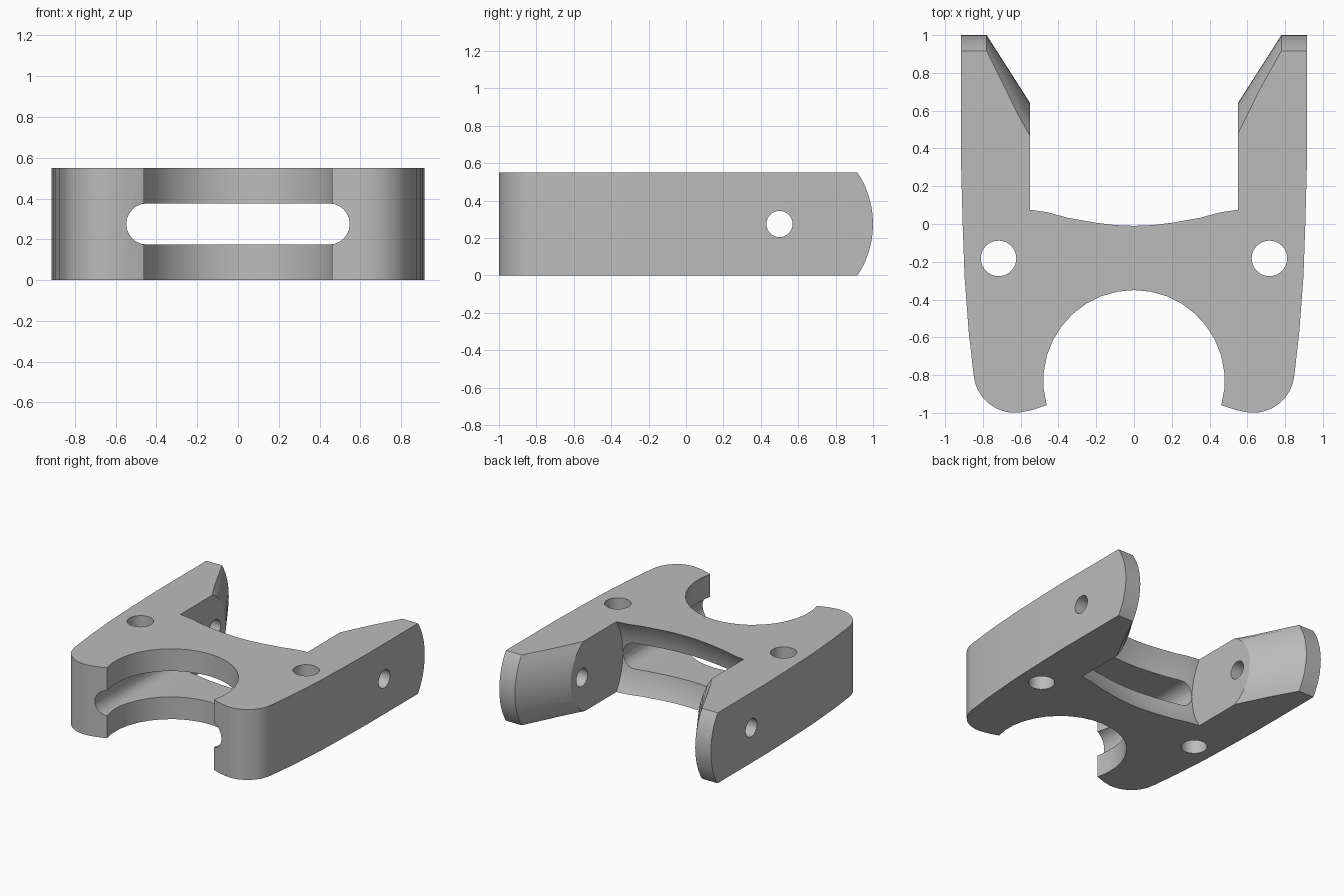
import bpy, bmesh, math
from mathutils import Vector

old = bpy.data.objects.get("Cube")
if old:
    bpy.data.objects.remove(old, do_unlink=True)

H = 0.55            # thickness
MID = H / 2
PIVOT_Y = 0.5       # pivot hole position along the prongs


def loft(name, rings):
    """Closed solid from matching rings of points."""
    bm = bmesh.new()
    loops = [[bm.verts.new(p) for p in ring] for ring in rings]
    n = len(loops[0])
    for a, b in zip(loops, loops[1:]):
        for i in range(n):
            j = (i + 1) % n
            bm.faces.new((a[i], a[j], b[j], b[i]))
    bm.faces.new(loops[0])
    bm.faces.new(loops[-1])
    bmesh.ops.recalc_face_normals(bm, faces=bm.faces)
    mesh = bpy.data.meshes.new(name)
    bm.to_mesh(mesh)
    bm.free()
    obj = bpy.data.objects.new(name, mesh)
    bpy.context.collection.objects.link(obj)
    return obj


def arc(cx, cy, r, start, end, steps):
    angles = [math.radians(start + (end - start) * i / steps) for i in range(steps + 1)]
    return [(cx + r * math.cos(a), cy + r * math.sin(a)) for a in angles]


def cut(target, cutter):
    cutter.hide_render = True
    mod = target.modifiers.new("cut", 'BOOLEAN')
    mod.operation = 'DIFFERENCE'
    mod.solver = 'EXACT'
    mod.object = cutter
    bpy.context.view_layer.objects.active = target
    bpy.ops.object.modifier_apply(modifier=mod.name)
    bpy.data.objects.remove(cutter, do_unlink=True)


# Body: half outline from the bore crown round to the rear, then mirrored
half = arc(0, -0.83, 0.48, 90, -15.6, 10)
half += [(0.54, -0.985)]
half += arc(0.63, -0.78, 0.22, -95, -5, 8)
half += [(0.875, -0.57), (0.897, -0.28), (0.907, 0.0), (0.915, 0.3), (0.915, 1.05)]
outline = half + [(-x, y) for x, y in reversed(half[1:])]
body = loft("bracket_body", [[(x, y, z) for x, y in outline] for z in (0, H)])

# Rounded prong ends with a tapered bevel on their inner sides
slices = []
for i in range(13):
    z = -0.02 + (H + 0.04) * i / 12
    dz = z - MID
    y_out = PIVOT_Y + math.sqrt(0.5 ** 2 - dz ** 2)
    y_in = 0.324 + math.sqrt(0.316 ** 2 - dz ** 2)
    y_ext = y_in - (y_out - y_in) * 0.05 / 0.23
    side = [(0.5, y_ext), (0.78, y_out), (1.0, y_out), (1.0, 1.2)]
    ring = side + [(-x, y) for x, y in reversed(side)]
    slices.append([(x, y, z) for x, y in ring])
cut(body, loft("tip_cutter", slices))

# Barrel-shaped clearance between the prongs, turned about the pivot axis
profile = [(0.55, 0.075), (0.46, 0.062), (0.35, 0.032), (0.2, 0.006), (0.1, -0.006), (0, -0.01)]
profile = profile + [(-x, y) for x, y in reversed(profile[:-1])]
rings = []
for x, y in profile:
    r = math.hypot(PIVOT_Y - y, MID)
    rings.append([(x, py, pz) for py, pz in arc(PIVOT_Y, MID, r, 0, 354.375, 63)])
cut(body, loft("clearance_cutter", rings))

# Long round-ended slot running front to back
stadium = arc(0.447, MID, 0.101, -90, 90, 12) + arc(-0.447, MID, 0.101, 90, 270, 12)
cut(body, loft("slot_cutter", [[(x, y, z) for x, z in stadium] for y in (-1.2, 0.3)]))

# Pivot hole through both prongs
circle = arc(PIVOT_Y, MID, 0.07, 0, 348.75, 31)
cut(body, loft("pivot_cutter", [[(x, y, z) for y, z in circle] for x in (-1.2, 1.2)]))

# Vertical bolt holes
for sx in (-1, 1):
    circle = arc(sx * 0.717, -0.182, 0.094, 0, 348.75, 31)
    cut(body, loft("bolt_cutter", [[(x, y, z) for x, y in circle] for z in (-0.1, H + 0.1)]))

# Material and shading
grey = bpy.data.materials.new("plain_grey")
grey.use_nodes = True
colour = (0.5, 0.5, 0.5, 1)
grey.diffuse_color = colour
grey.node_tree.nodes["Principled BSDF"].inputs["Base Color"].default_value = colour
body.data.materials.clear()
body.data.materials.append(grey)
for poly in body.data.polygons:
    poly.material_index = 0
bpy.ops.object.select_all(action='DESELECT')
body.select_set(True)
bpy.context.view_layer.objects.active = body
bpy.ops.object.shade_smooth_by_angle(angle=math.radians(30))
